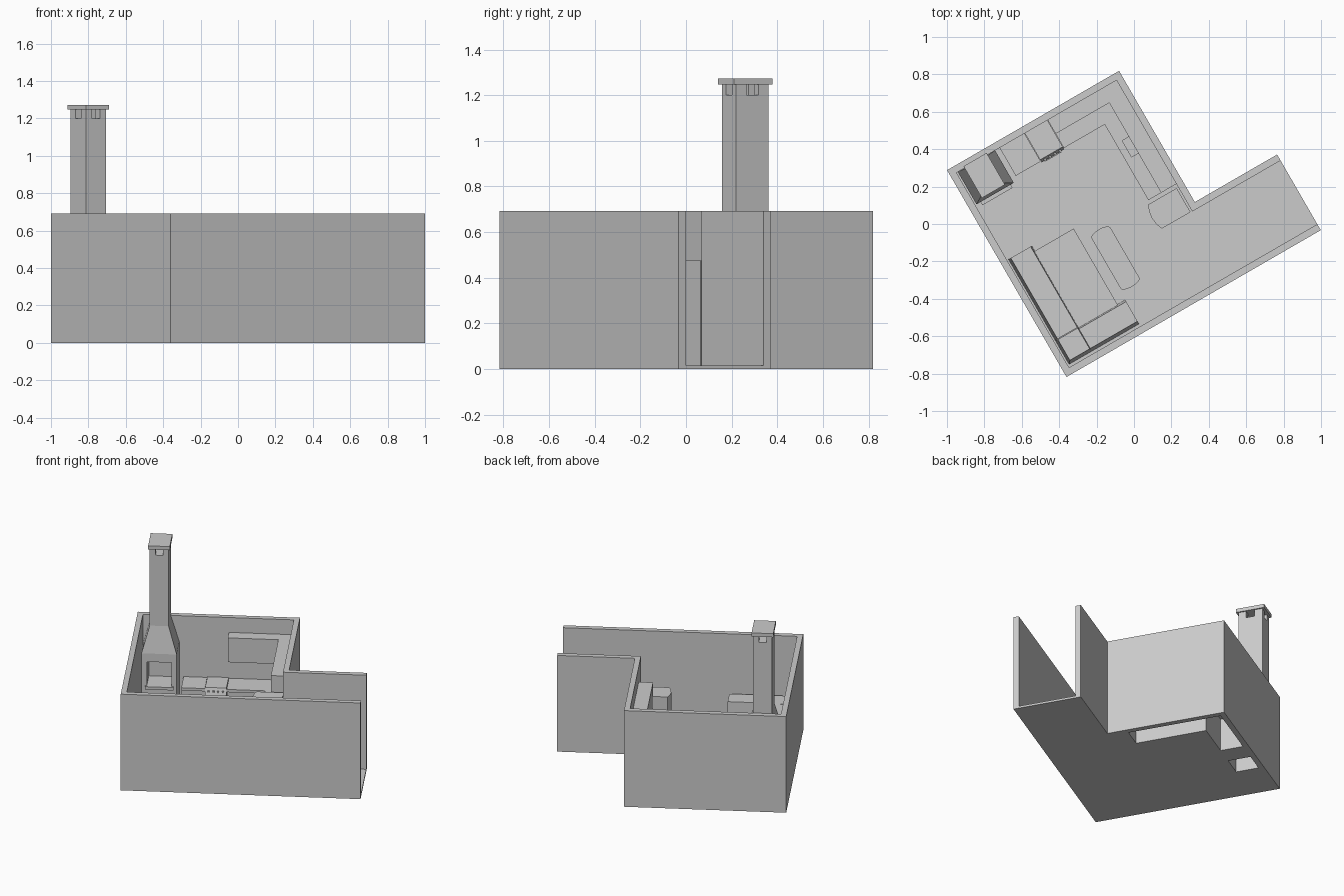
import bpy, bmesh
from math import radians, cos, sin, pi
from mathutils import Matrix

if "Cube" in bpy.data.objects:
    bpy.data.objects.remove(bpy.data.objects["Cube"])

# Room frame: u along the long wall, v along the side wall, turned 30 degrees
ROOM = Matrix.Translation((-0.361, -0.818, 0)) @ Matrix.Rotation(radians(30), 4, 'Z')


def loft(name, low, z0, high, z1, bottom=True, top=True):
    """Join two outlines with the same point count."""
    bm = bmesh.new()
    a = [bm.verts.new((u, v, z0)) for u, v in low]
    b = [bm.verts.new((u, v, z1)) for u, v in high]
    n = len(a)
    for i in range(n):
        j = (i + 1) % n
        bm.faces.new((a[i], a[j], b[j], b[i]))
    if bottom:
        bm.faces.new(a[::-1])
    if top:
        bm.faces.new(b)
    bmesh.ops.recalc_face_normals(bm, faces=bm.faces)
    me = bpy.data.meshes.new(name)
    bm.to_mesh(me)
    bm.free()
    ob = bpy.data.objects.new(name, me)
    ob.matrix_world = ROOM
    bpy.context.collection.objects.link(ob)
    return ob


def rect(u0, u1, v0, v1):
    return [(u0, v0), (u1, v0), (u1, v1), (u0, v1)]


def prism(name, outline, z0, z1, **caps):
    return loft(name, outline, z0, outline, z1, **caps)


def box(name, u0, u1, v0, v1, z0, z1, **caps):
    return prism(name, rect(u0, u1, v0, v1), z0, z1, **caps)


def cut(ob, cutter):
    cutter.hide_render = True
    cutter.display_type = 'WIRE'
    m = ob.modifiers.new("cut", 'BOOLEAN')
    m.operation = 'DIFFERENCE'
    m.solver = 'EXACT'
    m.object = cutter


# Walls: one open ring around the L-shaped room
L, W, M, N, T, H = 1.57, 1.277, 1.062, 0.467, 0.037, 0.692
prism("walls", [(L, N), (M, N), (M, W), (0, W), (0, 0), (L, 0),
                (L, T), (T, T), (T, W - T), (M - T, W - T), (M - T, N - T), (L, N - T)], 0, H)

# Floor, open underneath the base cabinets
FZ = 0.015
R, B = M - T, W - T
corner_base = [(0.6, 1.085), (0.878, 1.085), (0.878, 0.6), (R, 0.6), (R, B), (0.6, B)]
floor = prism("floor", [(T, T), (L, T), (L, N - T), (R, N - T), (R, B), (T, B)], 0, FZ)
cut(floor, prism("floor_cutter_corner", corner_base, -0.05, 0.05))
cut(floor, box("floor_cutter_small", 0.303, 0.457, 1.085, B, -0.05, 0.05))

# Base cabinets and countertops
CZ, CT = 0.235, 0.255
prism("corner_cabinet", corner_base, 0, CZ, bottom=False, top=False)
box("small_cabinet", 0.303, 0.457, 1.085, B, 0, CZ, bottom=False, top=False)
counter = prism("corner_countertop", [(0.6, 1.067), (0.852, 1.067), (0.852, 0.6),
                                      (R, 0.6), (R, B), (0.6, B)], CZ, CT)
cut(counter, box("sink_cutter", 0.89, 0.985, 0.845, 0.945, 0.2, 0.3))
box("sink_basin", 0.89, 0.985, 0.845, 0.945, 0.2, CT - 0.002, top=False)
box("small_countertop", 0.303, 0.457, 1.067, B, CZ, CT)

# Wall cabinets
prism("wall_cabinets", [(0.6, 1.155), (0.931, 1.155), (0.931, 0.6),
                        (R, 0.6), (R, B), (0.6, B)], 0.41, 0.585)

# Stove with sloped control panel, oven door and knobs
box("stove_body", 0.459, 0.598, 1.07, B, FZ, 0.21)
loft("stove_top", rect(0.459, 0.598, 1.06, B), 0.21, rect(0.459, 0.598, 1.076, B), 0.26)
box("oven_door", 0.47, 0.587, 1.063, 1.07, 0.06, 0.195)
box("oven_handle", 0.48, 0.577, 1.054, 1.063, 0.18, 0.188)
for i in range(4):
    u = 0.482 + i * 0.031
    box(f"stove_knob_{i + 1}", u - 0.006, u + 0.006, 1.057, 1.072, 0.229, 0.241)

# Fridge with bowed doors
box("fridge_body", 0.865, 1.015, 0.432, 0.58, FZ, 0.475)
bow = [(0.865, 0.58), (0.838, 0.58), (0.825, 0.545), (0.82, 0.506), (0.825, 0.467),
       (0.838, 0.432), (0.865, 0.432)]
prism("fridge_lower_door", bow, FZ, 0.325)
prism("fridge_upper_door", bow, 0.33, 0.475)

# Fireplace: body, hood, chimney with vent slots, cap
body = box("fireplace_body", 0.045, 0.275, 1.04, B, FZ, 0.505)
cut(body, box("firebox_cutter", 0.08, 0.243, 1.0, 1.19, 0.275, 0.445))
box("hearth_shelf", 0.07, 0.256, 1.02, 1.04, 0.255, 0.275)
C = (0.096, 0.22, 1.071, 1.236)
loft("fireplace_hood", rect(0.045, 0.275, 1.04, B), 0.505, rect(*C), H)
box("chimney", *C, H, 1.2)
for i, u in enumerate((C[0], C[1] - 0.037)):
    for j, v in enumerate((C[2], C[3] - 0.0525)):
        box(f"chimney_post_{i}{j}", u, u + 0.037, v, v + 0.0525, 1.2, 1.247)
box("chimney_cap", 0.087, 0.229, 1.055, 1.251, 1.247, 1.273)

# Corner sofa
loft("sofa_back", rect(0.046, 0.19, 0.2, 0.7), FZ, rect(0.06, 0.183, 0.2, 0.7), 0.275)
loft("sofa_corner", rect(0.046, 0.19, 0.052, 0.2), FZ, rect(0.06, 0.183, 0.068, 0.197), 0.275)
loft("sofa_side_back", rect(0.186, 0.478, 0.052, 0.2), FZ, rect(0.186, 0.478, 0.068, 0.19), 0.275)
box("sofa_seat", 0.183, 0.43, 0.19, 0.668, FZ, 0.13)

# Coffee table with bowed ends
ends = [(0.545 + 0.058 * cos(pi * i / 8), 0.575 + 0.022 * sin(pi * i / 8)) for i in range(9)]
ends += [(1.09 - u, 0.84 - v) for u, v in ends]
prism("table_top", ends, 0.085, 0.1)
for i, u in enumerate((0.5, 0.575)):
    for j, v in enumerate((0.275, 0.55)):
        box(f"table_leg_{i}{j}", u, u + 0.015, v, v + 0.015, FZ, 0.085)
